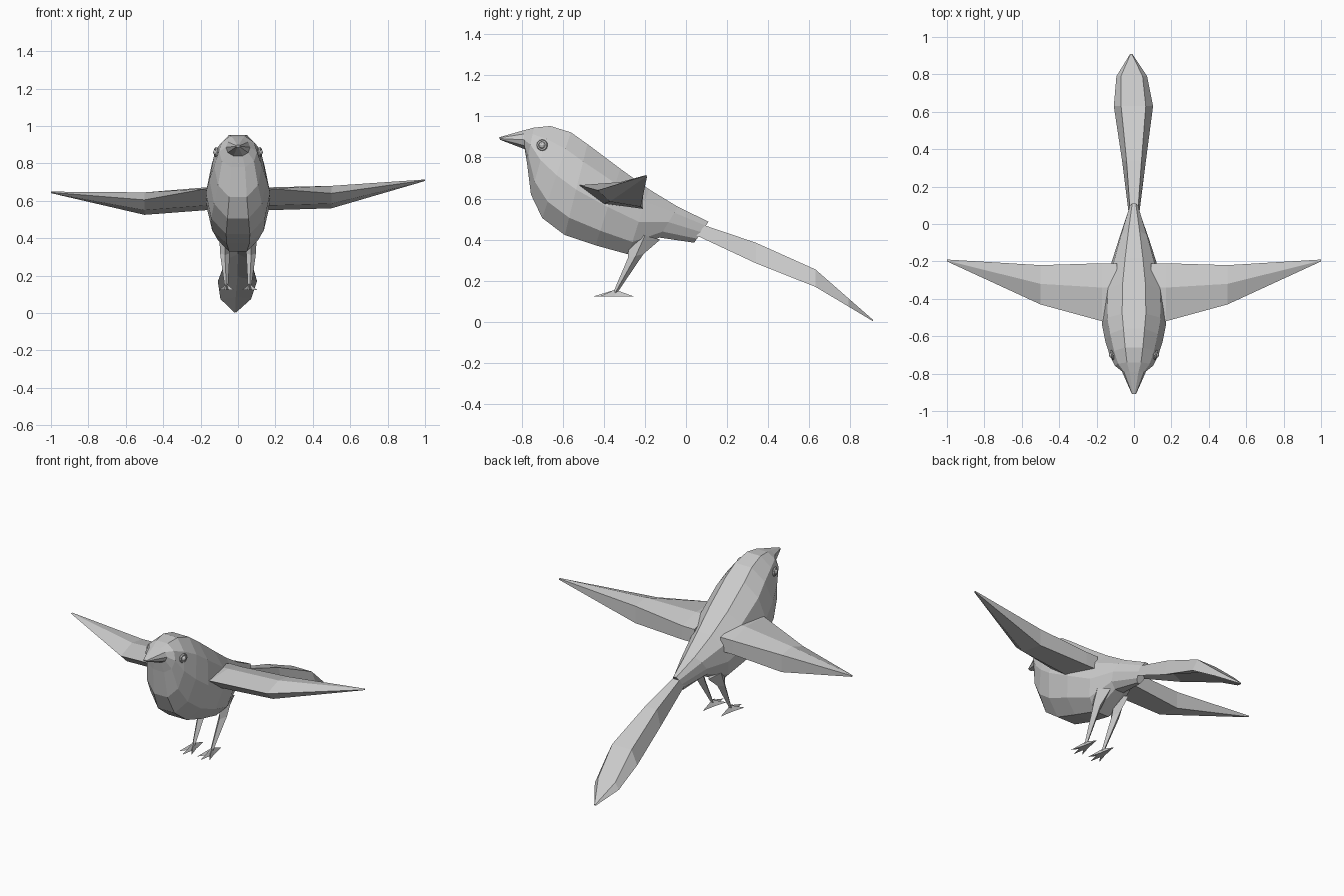
import bpy, bmesh
from math import sin, cos, pi
from mathutils import Vector

if "Cube" in bpy.data.objects:
    bpy.data.objects.remove(bpy.data.objects["Cube"])


def make(name, verts, faces):
    bm = bmesh.new()
    vs = [bm.verts.new(v) for v in verts]
    for f in faces:
        bm.faces.new([vs[i] for i in f])
    bmesh.ops.recalc_face_normals(bm, faces=bm.faces)
    me = bpy.data.meshes.new(name)
    bm.to_mesh(me)
    bm.free()
    ob = bpy.data.objects.new(name, me)
    bpy.context.collection.objects.link(ob)
    return ob


def loft(name, rings):
    """Skin equal-length rings of points and cap both ends."""
    n = len(rings[0])
    faces = [list(range(n)), list(range((len(rings) - 1) * n, len(rings) * n))]
    for r in range(len(rings) - 1):
        for i in range(n):
            j = (i + 1) % n
            faces.append([r * n + i, r * n + j, (r + 1) * n + j, (r + 1) * n + i])
    return make(name, [p for ring in rings for p in ring], faces)


def spow(v, p):
    return (1 if v > 0 else -1) * abs(v) ** p


# Body with beak: tilted rings given by top (y, z), bottom (y, z), half width
N = 10
sections = [
    ((-0.91, 0.898), (-0.905, 0.886), 0.012),
    ((-0.79, 0.932), (-0.785, 0.840), 0.065),
    ((-0.74, 0.945), (-0.775, 0.780), 0.102),
    ((-0.66, 0.953), (-0.755, 0.620), 0.128),
    ((-0.56, 0.922), (-0.700, 0.505), 0.153),
    ((-0.48, 0.865), (-0.590, 0.422), 0.172),
    ((-0.32, 0.745), (-0.440, 0.372), 0.166),
    ((-0.18, 0.645), (-0.280, 0.328), 0.128),
    ((-0.04, 0.560), (-0.130, 0.410), 0.082),
    ((0.11, 0.487), (0.040, 0.385), 0.026),
]
rings = []
for (ty, tz), (by, bz), w in sections:
    ring = []
    for i in range(N):
        a = 2 * pi * (i + 0.5) / N
        x = w * spow(sin(a), 0.85)
        t = 0.5 + 0.5 * cos(a) / cos(pi / N)
        ring.append((x, by + (ty - by) * t, bz + (tz - bz) * t))
    rings.append(ring)
loft("body", rings)

# Wings: wedge section (lead, top trail, bottom trail, bottom front), tapering to a tip
for s, side, mid_dz, tip_z in ((1, "right", 0.0, 0.71), (-1, "left", -0.035, 0.645)):
    root = [(-0.52, 0.665), (-0.34, 0.672), (-0.21, 0.635), (-0.21, 0.55), (-0.40, 0.575)]
    mid = [(-0.43, 0.640), (-0.32, 0.680), (-0.22, 0.665), (-0.22, 0.56), (-0.37, 0.585)]
    tip = [(-0.20, 0.0), (-0.196, 0.004), (-0.19, 0.003), (-0.19, -0.004), (-0.195, -0.004)]
    loft(side + "_wing", [
        [(s * 0.09, y, z) for y, z in root],
        [(s * 0.17, y, z) for y, z in root],
        [(s * 0.50, y, z + mid_dz) for y, z in mid],
        [(s * 1.00, y, z + tip_z) for y, z in tip]])

# Tail: roof-shaped section, y, top z, edge z, top half width, edge half width
tail = []
for y, zt, ze, wt, we, cx in (
        (0.03, 0.490, 0.430, 0.018, 0.025, 0),
        (0.34, 0.385, 0.285, 0.040, 0.064, 0),
        (0.63, 0.255, 0.170, 0.066, 0.105, -0.003),
        (0.79, 0.115, 0.075, 0.058, 0.082, -0.012),
        (0.91, 0.010, 0.003, 0.003, 0.005, -0.015)):
    tail.append([(cx - we, y, ze), (cx - wt, y, zt), (cx + wt, y, zt),
                 (cx + we, y, ze), (cx, y, ze + 0.3 * (zt - ze))])
loft("tail", tail)

for s, side in ((1, "right"), (-1, "left")):
    # Leg: wide thigh tapering to the ankle
    def section(x, y, z, dx, dy, dz):
        return [(s * (x - dx), y, z), (s * x, y - dy, z - dz),
                (s * (x + dx), y, z), (s * x, y + dy, z + dz)]
    loft(side + "_leg", [
        section(0.065, -0.20, 0.42, 0.035, 0.075, -0.02),
        section(0.070, -0.245, 0.32, 0.026, 0.038, 0.01),
        section(0.062, -0.345, 0.14, 0.009, 0.012, 0.004)])

    # Foot: star outline with three front toes and one back toe
    star = [(0, -0.455), (0.012, -0.385), (0.042, -0.425), (0.018, -0.345), (0, -0.25),
            (-0.018, -0.345), (-0.042, -0.425), (-0.012, -0.385)]
    pts = [(s * (0.062 + x), y, 0.122) for x, y in star] + [(s * 0.062, -0.345, 0.156)]
    make(side + "_foot", pts,
         [list(range(8))] + [[i, (i + 1) % 8, 8] for i in range(8)])

    # Eye: ring and ball on the side of the head
    loc = Vector((s * 0.117, -0.70, 0.86))
    bpy.ops.mesh.primitive_torus_add(major_segments=12, minor_segments=6, major_radius=0.021,
                                     minor_radius=0.007, location=loc,
                                     rotation=(0, pi / 2, -s * 0.25))
    bpy.context.object.name = side + "_eye_ring"
    bpy.ops.mesh.primitive_uv_sphere_add(segments=10, ring_count=6, radius=0.017, location=loc)
    bpy.context.object.name = side + "_eye"
